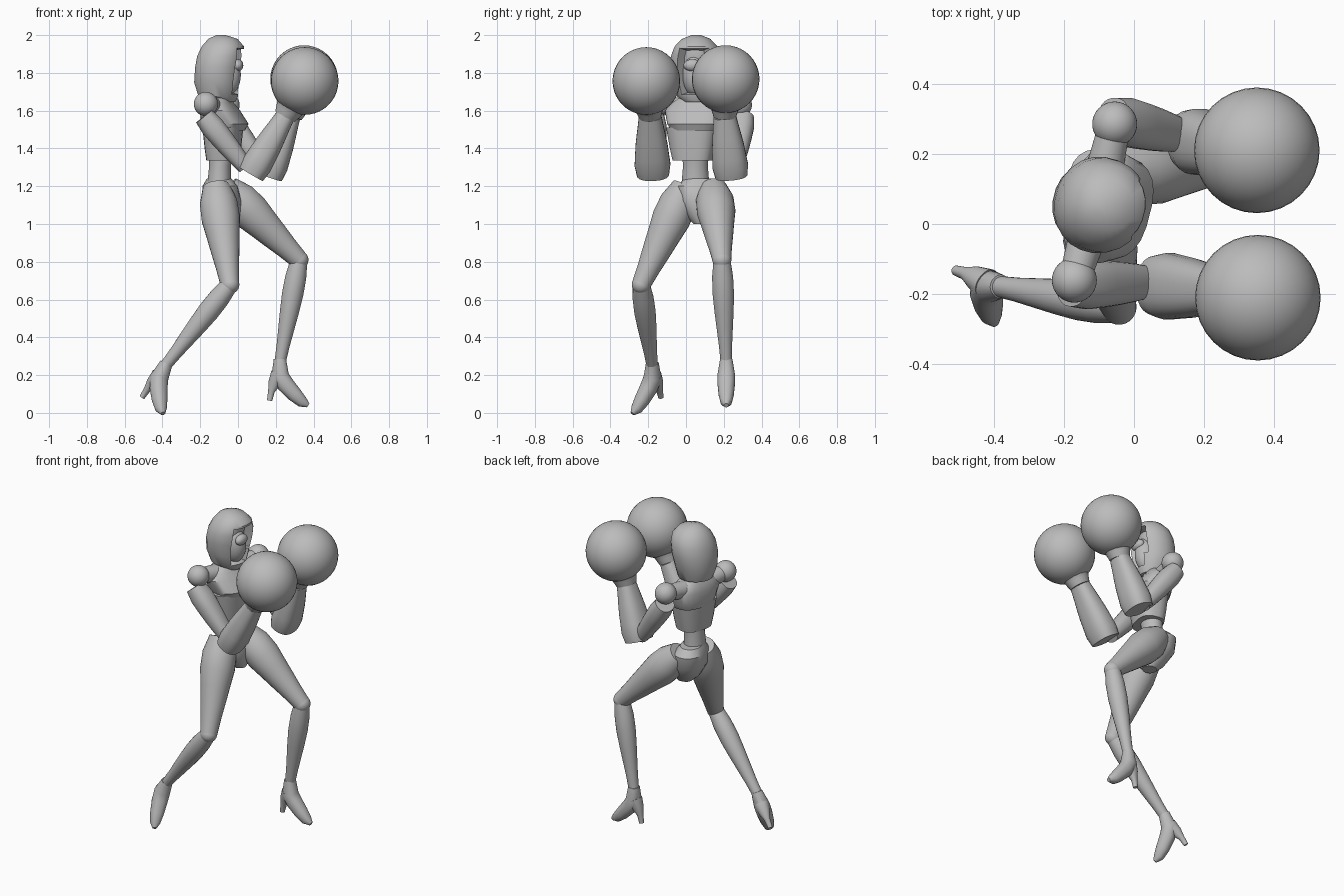
import bpy, bmesh, math
from mathutils import Vector, Matrix

cube = bpy.data.objects.get("Cube")
if cube:
    bpy.data.objects.remove(cube, do_unlink=True)

SHADE = 0.5
grey = bpy.data.materials.new("plain_grey")
grey.use_nodes = True
grey.diffuse_color = (SHADE, SHADE, SHADE, 1)
grey.node_tree.nodes["Principled BSDF"].inputs["Base Color"].default_value = grey.diffuse_color


def finish(name, bm):
    """Turn a bmesh into a shaded grey object."""
    bmesh.ops.recalc_face_normals(bm, faces=bm.faces)
    mesh = bpy.data.meshes.new(name)
    bm.to_mesh(mesh)
    bm.free()
    mesh.materials.append(grey)
    part = bpy.data.objects.new(name, mesh)
    bpy.context.collection.objects.link(part)
    bpy.ops.object.select_all(action="DESELECT")
    bpy.context.view_layer.objects.active = part
    part.select_set(True)
    bpy.ops.object.shade_smooth_by_angle(angle=math.radians(35))


def skin(centres, widths, depths, side, square, normal=None, sides=24):
    """Skin rounded rings along a path; a fixed normal keeps rings parallel."""
    bm = bmesh.new()
    last = len(centres) - 1
    loops = []
    for i, centre in enumerate(centres):
        along = normal or (centres[min(i + 1, last)] - centres[max(i - 1, 0)]).normalized()
        across = (side - along * side.dot(along)).normalized()
        out = across.cross(along)
        loop = []
        for k in range(sides):
            turn = math.tau * (k + 0.5) / sides
            c, s = [math.copysign(abs(q) ** square, q) for q in (math.cos(turn), math.sin(turn))]
            loop.append(bm.verts.new(centre + across * c * widths[i] + out * s * depths[i]))
        loops.append(loop)
    for low, high in zip(loops, loops[1:]):
        for k in range(sides):
            j = (k + 1) % sides
            bm.faces.new((low[k], low[j], high[j], high[k]))
    bm.faces.new(loops[0])
    bm.faces.new(loops[-1])
    bmesh.ops.recalc_face_normals(bm, faces=bm.faces)
    return bm


def stack(y, rings, side, square=1.0):
    """Horizontal rings given as (x, z, half width, half depth)."""
    xs, zs, widths, depths = zip(*rings)
    centres = [Vector((x, y, z)) for x, z in zip(xs, zs)]
    return skin(centres, widths, depths, side, square, UP)


def limb(name, start, end, radii, side, square=1.0, depth=1.0):
    """Straight limb with evenly spaced radii from start to end."""
    start, end = Vector(start), Vector(end)
    centres = [start.lerp(end, i / (len(radii) - 1)) for i in range(len(radii))]
    finish(name, skin(centres, radii, [r * depth for r in radii], side, square))


def ball(name, centre, radius, scale=(1, 1, 1)):
    bm = bmesh.new()
    place = Matrix.Translation(centre) @ Matrix.Diagonal((*scale, 1))
    bmesh.ops.create_uvsphere(bm, u_segments=32, v_segments=20, radius=radius, matrix=place)
    finish(name, bm)


UP = Vector((0, 0, 1))
ACROSS = Vector((0, 1, 0))
SHOULDERS = Vector((0.25, 0.97, 0))
HIPS = Vector((-0.2, 0.98, 0))
LOOK = Vector((0.97, -0.22, 0))

# Hooded head with a recessed face
hood = stack(0.054, [(-0.07, 1.645, 0.06, 0.055), (-0.105, 1.675, 0.1, 0.105),
                     (-0.11, 1.75, 0.125, 0.122), (-0.1, 1.83, 0.138, 0.126),
                     (-0.09, 1.89, 0.134, 0.125), (-0.08, 1.94, 0.115, 0.112),
                     (-0.08, 1.98, 0.075, 0.078), (-0.09, 2, 0.025, 0.025)], SHOULDERS, 0.95)
opening = [f for f in hood.faces if f.normal.dot(LOOK) > 0.72
           and 1.66 < f.calc_center_median().z < 1.93]
bmesh.ops.inset_region(hood, faces=opening, thickness=0.012)
bmesh.ops.inset_region(hood, faces=opening, thickness=0.004, depth=-0.05)
finish("hood", hood)
ball("face", (-0.06, 0.045, 1.79), 0.075, (1, 0.85, 1.5))
ball("visor", (0, 0.035, 1.84), 0.04, (0.7, 1.2, 0.8))
limb("neck", (-0.1, 0.055, 1.6), (-0.09, 0.055, 1.7), (0.055, 0.05), ACROSS)

# Torso: chest shell over ribs, then waist and pelvis
finish("upper_chest", stack(0.052, [(-0.075, 1.495, 0.13, 0.105), (-0.07, 1.53, 0.15, 0.118),
                                    (-0.095, 1.6, 0.165, 0.095), (-0.105, 1.64, 0.13, 0.075),
                                    (-0.105, 1.68, 0.07, 0.055)], SHOULDERS, 0.75))
finish("rib_shell", stack(0.035, [(-0.08, 1.335, 0.105, 0.082), (-0.08, 1.4, 0.12, 0.09),
                                  (-0.08, 1.51, 0.14, 0.1)], SHOULDERS, 0.75))
finish("waist", stack(0.05, [(-0.085, 1.4, 0.075, 0.07), (-0.095, 1.31, 0.066, 0.058),
                             (-0.1, 1.2, 0.075, 0.064)], ACROSS))
finish("pelvis", stack(0.08, [(-0.1, 1.24, 0.09, 0.063), (-0.095, 1.2, 0.135, 0.09),
                              (-0.085, 1.12, 0.125, 0.1), (-0.065, 1.04, 0.075, 0.075),
                              (-0.05, 1, 0.04, 0.045)], HIPS, 0.9))

# Arms: shoulder ball, flared upper arm and forearm, cuff and round glove
UPPER_ARM = (0.06, 0.07, 0.067, 0.062, 0.055, 0.045)
FOREARM = (0.086, 0.095, 0.09, 0.085, 0.077, 0.068, 0.06)
CUFF = (0.06, 0.07, 0.08, 0.11)


def arm(name, shoulder, top, bend, elbow, wrist, glove):
    limb(name + "_shoulder_link", (-0.105, 0.06, 1.6), shoulder, (0.06, 0.045), UP)
    ball(name + "_shoulder", shoulder, 0.064)
    limb(name + "_upper_arm", top, bend, UPPER_ARM, ACROSS, 0.85, 0.9)
    limb(name + "_forearm", elbow, wrist, FOREARM, ACROSS, 0.8, 0.85)
    limb(name + "_cuff", wrist, Vector(wrist).lerp(Vector(glove), 0.45), CUFF, ACROSS)
    ball(name + "_glove", glove, 0.179)


arm("right", (-0.17, -0.16, 1.635), (-0.18, -0.175, 1.57), (0.04, -0.165, 1.3),
    (0.07, -0.175, 1.265), (0.25, -0.19, 1.57), (0.353, -0.21, 1.757))
arm("left", (-0.055, 0.285, 1.63), (-0.06, 0.3, 1.57), (0.14, 0.25, 1.29),
    (0.165, 0.24, 1.255), (0.28, 0.205, 1.57), (0.35, 0.21, 1.767))

# Legs: thigh, knee, shin, then a sloping foot and heel spike hung from the ankle
THIGH = (0.072, 0.1, 0.102, 0.088, 0.075, 0.061, 0.05)
SHIN = (0.045, 0.056, 0.057, 0.051, 0.043, 0.035, 0.03)
FOOT = [(0, 0.02, 0.033), (0, -0.065, 0.047), (0.03, -0.115, 0.046),
        (0.08, -0.17, 0.04), (0.12, -0.208, 0.03), (0.15, -0.225, 0.012)]
HEEL = [(-0.005, -0.06, 0.045), (-0.03, -0.11, 0.033),
        (-0.045, -0.15, 0.018), (-0.055, -0.2, 0.014)]


def leg(name, hip, knee, ankle, side, heading, roll, pitch):
    limb(name + "_thigh", hip, knee, THIGH, side)
    ball(name + "_knee", knee, 0.05)
    limb(name + "_shin", knee, ankle, SHIN, side)
    pose = Matrix.Translation(ankle)
    for angle, axis in ((heading, "Z"), (roll, "X"), (pitch, "Y")):
        pose = pose @ Matrix.Rotation(math.radians(angle), 4, axis)
    for part, outline in (("_foot", FOOT), ("_heel", HEEL)):
        centres = [pose @ Vector((x, 0, z)) for x, z, r in outline]
        radii = [r for x, z, r in outline]
        finish(name + part, skin(centres, radii, radii, pose.to_3x3() @ ACROSS, 0.9))


leg("right", (-0.115, 0, 1.2), (-0.043, -0.237, 0.68), (-0.388, -0.178, 0.245),
    SHOULDERS, -45, -18, 19)
leg("left", (-0.06, 0.145, 1.19), (0.323, 0.19, 0.81), (0.222, 0.213, 0.265),
    ACROSS, 0, 0, 0)
